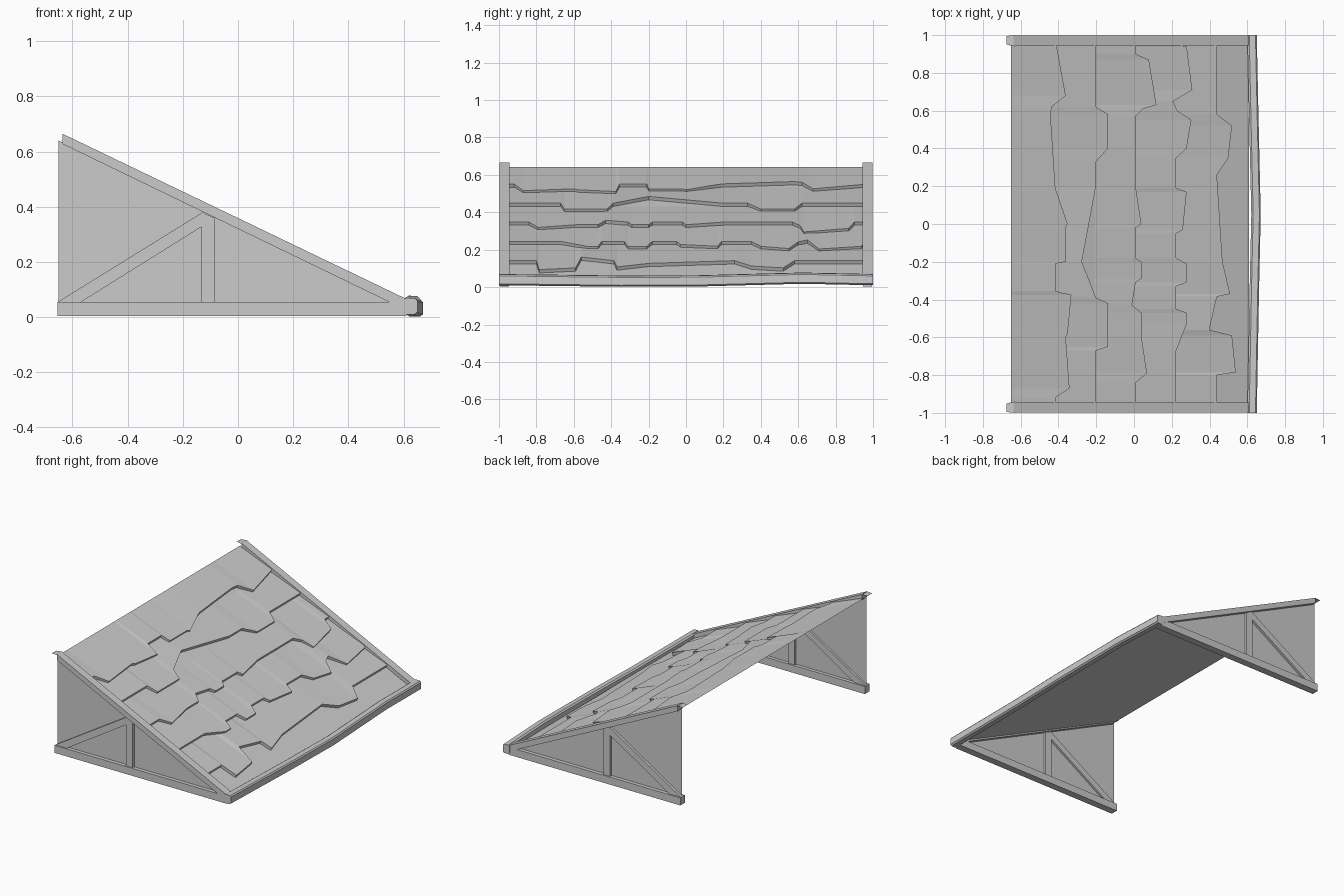
import bpy, bmesh

SLOPE = 0.48
HALF = 0.95          # half width of the shingled surface
LIFT = 0.02          # shingle thickness at the lower edge


def roof(x, y, lift=0.0):
    """Point on the roof plane, raised along its normal."""
    return (x + lift * 0.43, y, 0.642 - SLOPE * (x + 0.65) + lift * 0.9)


def make(name, verts, faces):
    me = bpy.data.meshes.new(name)
    me.from_pydata(verts, [], faces)
    bm = bmesh.new()
    bm.from_mesh(me)
    bmesh.ops.recalc_face_normals(bm, faces=bm.faces)
    bm.to_mesh(me)
    bm.free()
    ob = bpy.data.objects.new(name, me)
    bpy.context.collection.objects.link(ob)
    return ob


def prism(name, profile, y0, y1):
    """Extrude an (x, z) profile along y."""
    n = len(profile)
    verts = [(x, y, z) for y in (y0, y1) for x, z in profile]
    faces = [tuple(range(n)), tuple(range(n, 2 * n))]
    faces += [(i, (i + 1) % n, (i + 1) % n + n, i + n) for i in range(n)]
    return make(name, verts, faces)


# gable ends: panel, rafter, bottom chord, post and brace on both sides
for side, s in (("front", -1), ("rear", 1)):
    make(side + "_gable_panel",
         [(-0.65, s * 0.97, 0.02), (0.62, s * 0.97, 0.02), (-0.65, s * 0.97, 0.64)],
         [(0, 1, 2)])
    prism(side + "_rafter",
          [(-0.637, 0.665), (0.61, 0.066), (0.61, 0.025), (-0.637, 0.628)], s * 0.945, s * 0.997)
    prism(side + "_bottom_chord",
          [(-0.655, 0.004), (0.61, 0.004), (0.61, 0.054), (-0.655, 0.054)], s * 0.947, s * 0.995)
    prism(side + "_post",
          [(-0.132, 0.05), (-0.085, 0.05), (-0.085, 0.36), (-0.132, 0.38)], s * 0.955, s * 0.988)
    prism(side + "_brace",
          [(-0.655, 0.054), (-0.57, 0.054), (-0.12, 0.335), (-0.12, 0.385)], s * 0.956, s * 0.987)
    # small flat tab at the ridge end of the rafter
    make(side + "_ridge_tab",
         [(-0.675, s * 0.95, 0.662), (-0.63, s * 0.94, 0.662),
          (-0.63, s, 0.662), (-0.675, s * 0.995, 0.662)], [(0, 1, 2, 3)])

# flat roof sheet under the shingles
make("roof_sheet", [roof(-0.65, -HALF), roof(0.61, -HALF), roof(0.61, HALF), roof(-0.65, HALF)],
     [(0, 1, 2, 3)])

# ragged lower edge of every shingle course, as (y, x)
EDGE_1 = [(0.68, -0.37), (0.62, -0.445), (0.57, -0.45), (0.19, -0.425), (0.0, -0.36),
          (-0.02, -0.37), (-0.2, -0.37), (-0.21, -0.425), (-0.355, -0.425), (-0.375, -0.34),
          (-0.58, -0.36), (-0.6, -0.37), (-0.87, -0.35), (-0.92, -0.425)]
EDGE_2 = [(0.62, -0.21), (0.58, -0.145), (0.4, -0.145), (0.33, -0.21), (0.2, -0.21),
          (-0.2, -0.285), (-0.39, -0.21), (-0.42, -0.145), (-0.65, -0.145), (-0.67, -0.21)]
EDGE_3 = [(0.9, 0.0), (0.87, 0.07), (0.63, 0.11), (0.61, 0.04), (0.57, 0.0), (0.2, 0.0),
          (0.0, 0.03), (-0.02, 0.0), (-0.18, 0.0), (-0.2, 0.03), (-0.29, 0.03), (-0.31, 0.0),
          (-0.43, -0.02), (-0.47, 0.03), (-0.59, 0.03), (-0.79, 0.06), (-0.84, 0.0)]
EDGE_4 = [(0.94, 0.27), (0.71, 0.3), (0.65, 0.2), (0.6, 0.22), (0.55, 0.295), (0.4, 0.27),
          (0.35, 0.215), (0.19, 0.215), (0.17, 0.27), (-0.03, 0.25), (-0.05, 0.215),
          (-0.18, 0.215), (-0.21, 0.27), (-0.31, 0.27), (-0.33, 0.215), (-0.45, 0.215),
          (-0.47, 0.27), (-0.53, 0.27), (-0.67, 0.215)]
EDGE_5 = [(0.58, 0.43), (0.52, 0.51), (0.35, 0.49), (0.26, 0.43), (-0.2, 0.46), (-0.37, 0.5),
          (-0.385, 0.43), (-0.56, 0.39), (-0.59, 0.51), (-0.785, 0.53), (-0.8, 0.43)]


def course(name, top, base, edge):
    """Wedge of shingles: flush at the top, lifted with a riser at the lower edge."""
    pts = [(HALF, base)] + edge + [(-HALF, base)]
    verts, faces = [], []
    for y, x in pts:
        verts += [roof(top, y, 0.001), roof(x, y, LIFT), roof(x, y)]
    for i in range(0, 3 * (len(pts) - 1), 3):
        faces += [(i, i + 1, i + 4, i + 3), (i + 1, i + 2, i + 5, i + 4)]
    make(name, verts, faces)


tops = [-0.65, -0.42, -0.21, 0.0, 0.215]
bases = [-0.42, -0.21, 0.0, 0.215, 0.43]
for i, edge in enumerate((EDGE_1, EDGE_2, EDGE_3, EDGE_4, EDGE_5)):
    course("shingle_course_%d" % (i + 1), tops[i], bases[i], edge)

# slightly warped eave beam lofted along y: (y, outward bulge, vertical shift)
section = [(0.6, 0.02), (0.6, 0.063), (0.61, 0.07), (0.643, 0.068),
           (0.65, 0.06), (0.65, 0.018), (0.64, 0.01), (0.61, 0.01)]
stations = [(-1.0, 0.0, 0.0), (-0.35, 0.012, -0.008), (0.05, 0.021, -0.007),
            (0.62, 0.008, 0.008), (1.0, 0.0, 0.0)]
n = len(section)
verts = [(x + bulge, y, z + dz) for y, bulge, dz in stations for x, z in section]
faces = [tuple(range(n)), tuple(range(len(verts) - n, len(verts)))]
for r in range(len(stations) - 1):
    for k in range(n):
        a, b = r * n + k, r * n + (k + 1) % n
        faces.append((a, b, b + n, a + n))
make("eave_beam", verts, faces)
